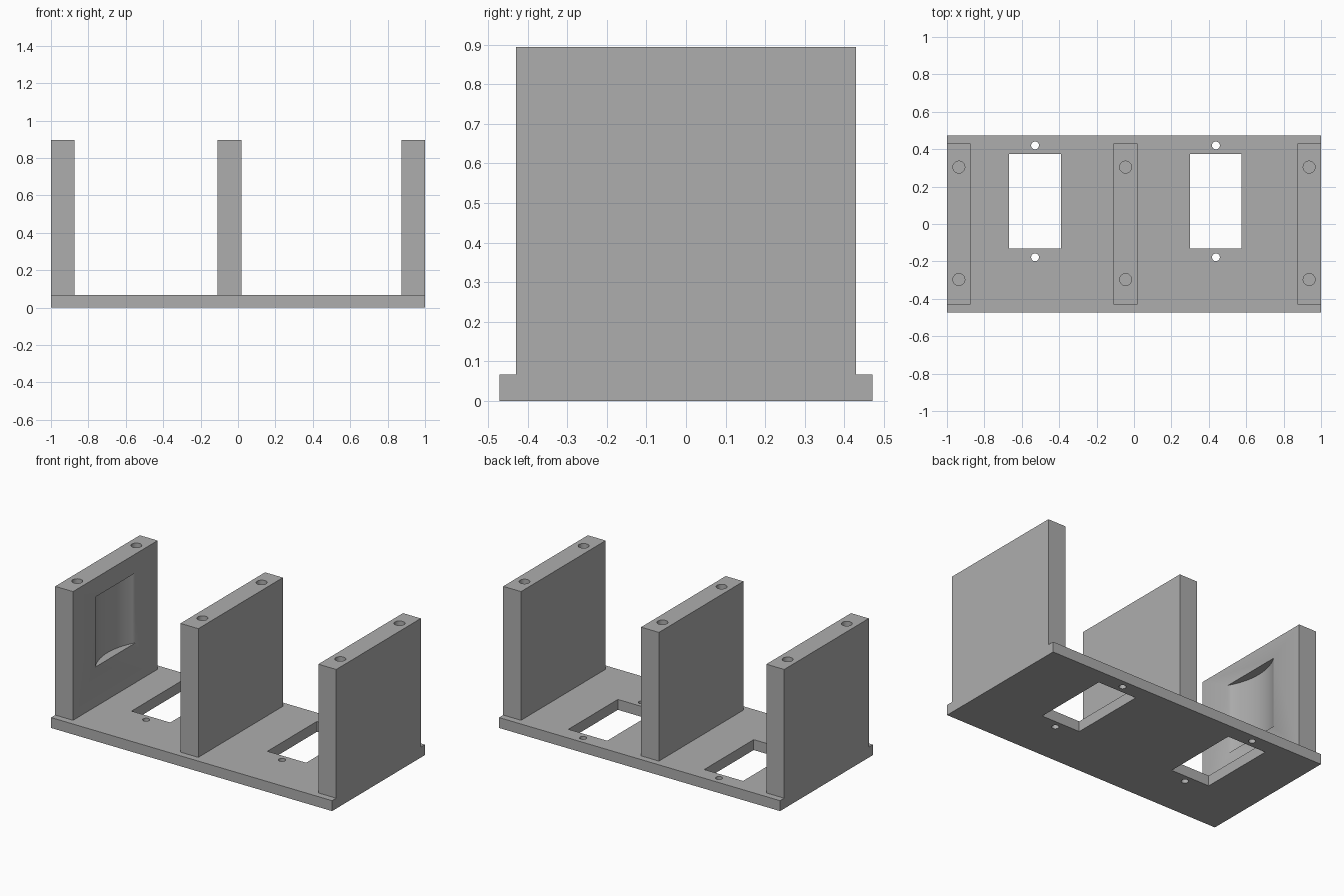
import bpy
import math

cube = bpy.data.objects.get("Cube")
if cube:
    bpy.data.objects.remove(cube, do_unlink=True)

grey = bpy.data.materials.new("plain_grey")
grey.use_nodes = True
GREY = (0.42, 0.42, 0.42, 1)
grey.diffuse_color = GREY
grey.node_tree.nodes["Principled BSDF"].inputs["Base Color"].default_value = GREY

PLATE_TOP, WALL_TOP = 0.067, 0.895
WALL_THICK, WALL_DEPTH = 0.127, 0.86


def box(name, lo, hi):
    """Box between two opposite corners."""
    bpy.ops.mesh.primitive_cube_add(size=1, location=[(a + b) / 2 for a, b in zip(lo, hi)])
    ob = bpy.context.object
    ob.name = name
    ob.scale = [b - a for a, b in zip(lo, hi)]
    bpy.ops.object.transform_apply(location=False, rotation=False, scale=True)
    ob.data.materials.append(grey)
    return ob


def cylinder(name, x, y, radius, z0, z1, sides=32):
    """Upright cylinder from z0 to z1."""
    bpy.ops.mesh.primitive_cylinder_add(vertices=sides, radius=radius, depth=z1 - z0,
                                        location=(x, y, (z0 + z1) / 2))
    ob = bpy.context.object
    ob.name = name
    ob.data.materials.append(grey)
    return ob


def carve(target, cutters):
    """Subtract each cutter, then remove it."""
    for cutter in cutters:
        cutter.hide_render = True
        bpy.context.view_layer.objects.active = target
        mod = target.modifiers.new("cut", "BOOLEAN")
        mod.operation = "DIFFERENCE"
        mod.solver = "EXACT"
        mod.object = cutter
        bpy.ops.object.modifier_apply(modifier=mod.name)
        bpy.data.objects.remove(cutter, do_unlink=True)
    bpy.ops.object.select_all(action="DESELECT")
    target.select_set(True)
    bpy.context.view_layer.objects.active = target
    bpy.ops.object.shade_smooth_by_angle(angle=math.radians(30))


# Base plate with two rectangular openings, each with a screw hole at both ends
plate = box("base_plate", (-1, -0.472, 0), (1, 0.472, PLATE_TOP))
cutters = []
for x in (-0.529, 0.438):
    cutters.append(box("opening_cutter", (x - 0.138, -0.13, -0.1), (x + 0.138, 0.373, 0.2)))
    for y in (-0.178, 0.42):
        cutters.append(cylinder("plate_hole_cutter", x, y, 0.021, -0.1, 0.2))
carve(plate, cutters)

# Upright walls with blind screw holes in their top edges
walls = {"right_wall": -0.9365, "middle_wall": -0.045, "left_wall": 0.9365}
for name, x in walls.items():
    half, side = WALL_THICK / 2, WALL_DEPTH / 2
    wall = box(name, (x - half, -side, PLATE_TOP), (x + half, side, WALL_TOP))
    cutters = [cylinder("wall_hole_cutter", x, y, 0.032, WALL_TOP - 0.25, WALL_TOP + 0.1)
               for y in (-0.297, 0.304)]
    if name == "right_wall":
        # Curved clearance recess on the inner face
        cutters.append(cylinder("recess_cutter", -0.529, 0, 0.4, 0.323, 0.773, sides=128))
    carve(wall, cutters)
